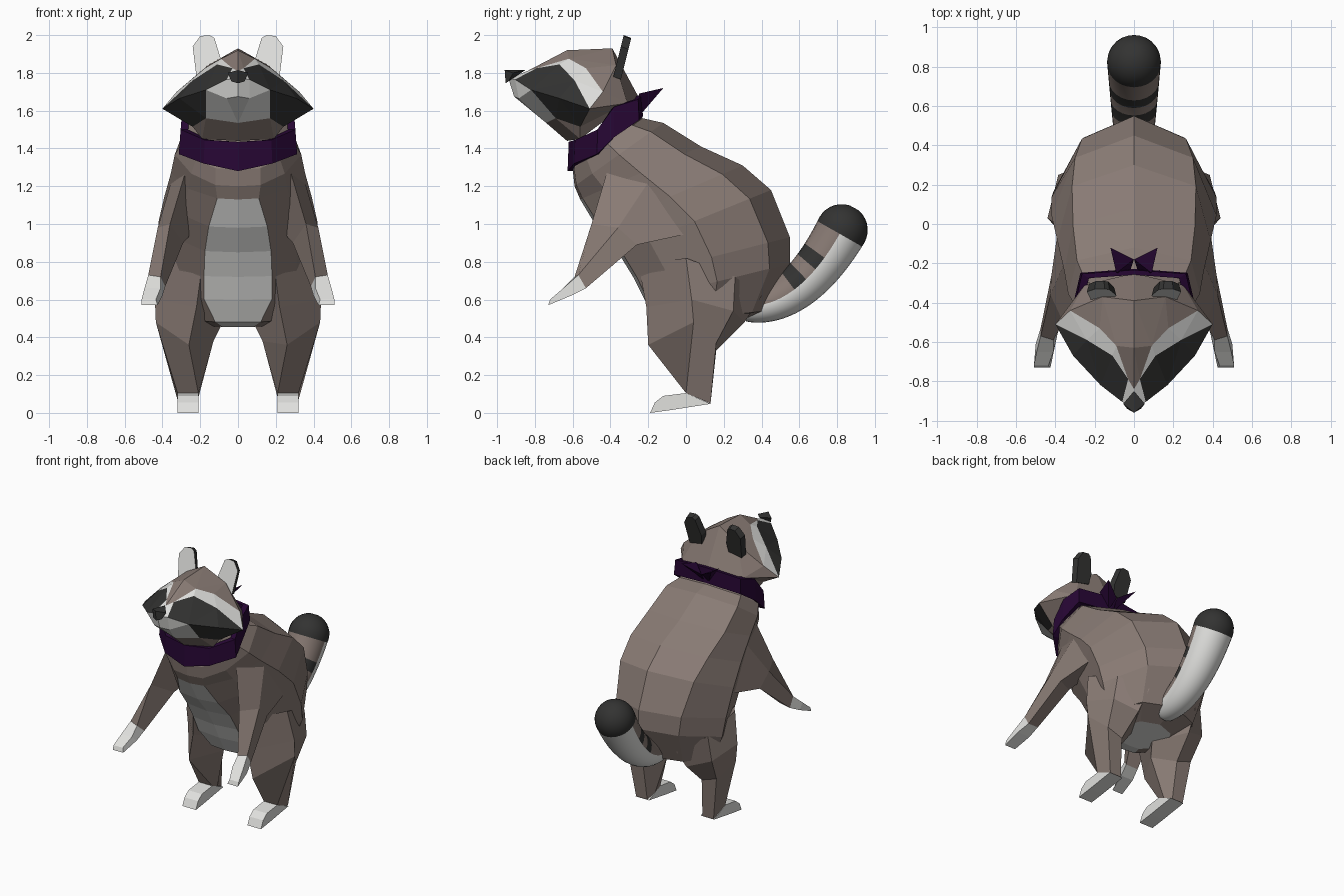
import bpy, bmesh, math
from mathutils import Vector

cube = bpy.data.objects.get("Cube")
if cube:
    bpy.data.objects.remove(cube)


def material(name, r, g, b):
    mat = bpy.data.materials.new(name)
    mat.use_nodes = True
    mat.diffuse_color = (r, g, b, 1)
    mat.node_tree.nodes["Principled BSDF"].inputs["Base Color"].default_value = (r, g, b, 1)
    return mat


BROWN, WHITE, BLACK, PURPLE = range(4)
MATERIALS = [
    material("brown fur", 0.25, 0.198, 0.176),
    material("white fur", 0.75, 0.75, 0.73),
    material("black fur", 0.033, 0.033, 0.032),
    material("purple cloth", 0.020, 0.002, 0.034),
]


def build(name, verts, faces, colours, mirror=False):
    """Make a flat shaded object; colours holds one material number per face."""
    bm = bmesh.new()
    for sign in (1, -1) if mirror else (1,):
        points = [bm.verts.new((x * sign, y, z)) for x, y, z in verts]
        for face, colour in zip(faces, colours):
            bm.faces.new([points[i] for i in face]).material_index = colour
    bmesh.ops.remove_doubles(bm, verts=bm.verts, dist=0.0005)
    bmesh.ops.recalc_face_normals(bm, faces=bm.faces)
    mesh = bpy.data.meshes.new(name)
    bm.to_mesh(mesh)
    bm.free()
    for mat in MATERIALS:
        mesh.materials.append(mat)
    obj = bpy.data.objects.new(name, mesh)
    bpy.context.collection.objects.link(obj)
    return obj


def loft(name, rings, rule, mirror=False, caps=True):
    """Skin a list of rings; rule(ring, side) gives the colour of each quad."""
    n = len(rings[0])
    verts = [p for ring in rings for p in ring]
    faces, colours = [], []
    for r in range(len(rings) - 1):
        for s in range(n):
            t = (s + 1) % n
            faces.append((r * n + s, r * n + t, r * n + n + t, r * n + n + s))
            colours.append(rule(r, s))
    if caps:
        last = len(rings) - 1
        faces += [tuple(range(n)), tuple(range(last * n, last * n + n))]
        colours += [rule(0, 0), rule(last - 1, 0)]
    return build(name, verts, faces, colours, mirror)


def named(name, points, groups):
    """Build a mirrored part; groups pairs a colour with faces spelled by point names."""
    keys = list(points)
    faces, colours = [], []
    for colour, group in groups:
        for face in group:
            faces.append([keys.index(k) for k in face.split()])
            colours.append(colour)
    return build(name, list(points.values()), faces, colours, mirror=True)


def full_ring(half):
    """Complete a half ring that starts and ends on the middle plane."""
    return half + [(-x, y, z) for x, y, z in reversed(half[1:-1])]


# Body: tilted rings given by front (y, z), back (y, z), half width, belly and back-edge x
spine = [
    ((-0.56, 1.42), (-0.28, 1.65), 0.26, 0.10, 0.20), ((-0.60, 1.29), (-0.23, 1.56), 0.30, 0.12, 0.25),
    ((-0.59, 1.20), (-0.12, 1.535), 0.335, 0.12, 0.29), ((-0.56, 1.13), (0.08, 1.41), 0.355, 0.11, 0.31),
    ((-0.47, 0.98), (0.30, 1.31), 0.39, 0.155, 0.315), ((-0.36, 0.85), (0.45, 1.18), 0.42, 0.175, 0.30),
    ((-0.28, 0.72), (0.55, 0.93), 0.42, 0.18, 0.265), ((-0.22, 0.60), (0.55, 0.79), 0.41, 0.18, 0.25),
    ((-0.15, 0.48), (0.43, 0.54), 0.34, 0.12, 0.22), ((-0.05, 0.455), (0.27, 0.475), 0.19, 0.08, 0.13),
]
body = []
for (fy, fz), (by, bz), width, belly, edge in spine:
    section = [(0, 0), (belly, 0.02), (width * 0.74, 0.2), (width, 0.5), (edge, 0.86), (0, 1)]
    body.append(full_ring([(x, fy + (by - fy) * t, fz + (bz - fz) * t) for x, t in section]))
loft("body", body, lambda r, s: WHITE if r > 2 and s in (0, 9) else BROWN)

# Arms with pale paws: front, outer, back and inner point per ring
arm = [
    [(0.28, -0.42, 1.27), (0.355, -0.20, 1.22), (0.38, 0.02, 0.95), (0.20, -0.20, 1.0)],
    [(0.36, -0.50, 1.0), (0.425, -0.36, 0.98), (0.42, -0.26, 0.89), (0.29, -0.33, 0.90)],
    [(0.41, -0.59, 0.72), (0.475, -0.57, 0.73), (0.475, -0.53, 0.66), (0.385, -0.54, 0.67)],
    [(0.41, -0.65, 0.66), (0.495, -0.65, 0.66), (0.50, -0.61, 0.62), (0.40, -0.61, 0.62)],
    [(0.435, -0.72, 0.60), (0.51, -0.72, 0.60), (0.51, -0.73, 0.57), (0.425, -0.73, 0.57)],
]
loft("arms", arm, lambda r, s: WHITE if r > 1 else BROWN, mirror=True)

# Legs and feet
leg = [
    [(0.19, -0.25, 0.78), (0.40, 0.0, 0.82), (0.36, 0.26, 0.72), (0.20, 0.40, 0.62), (0.08, 0.08, 0.55)],
    [(0.22, -0.21, 0.56), (0.44, 0.03, 0.60), (0.385, 0.25, 0.54), (0.22, 0.31, 0.48), (0.09, 0.08, 0.46)],
    [(0.26, -0.20, 0.36), (0.435, 0.04, 0.48), (0.36, 0.16, 0.37), (0.24, 0.16, 0.33), (0.13, 0.02, 0.38)],
    [(0.21, 0, 0.105), (0.32, 0, 0.105), (0.315, 0.13, 0.05), (0.225, 0.13, 0.05), (0.21, 0.06, 0.08)],
]
loft("legs", leg, lambda r, s: BROWN, mirror=True)
foot = [[(0.21, y, top), (0.32, y, top), (0.32, y + lean, low), (0.21, y + lean, low)]
        for y, top, lean, low in ((0.0, 0.105, 0.13, 0.048), (-0.12, 0.09, 0.04, 0.015),
                                  (-0.165, 0.055, -0.025, 0.0))]
loft("feet", foot, lambda r, s: WHITE, mirror=True)

# Head: one half with painted mask, brow and muzzle, mirrored
head = {
    "bridge": (0, -0.84, 1.81), "bridge_side": (0.03, -0.79, 1.825),
    "forehead": (0, -0.63, 1.92), "crown": (0, -0.39, 1.93),
    "crown_side": (0.16, -0.37, 1.84), "brow_in": (0.09, -0.62, 1.875),
    "brow_mid": (0.175, -0.53, 1.825), "brow_out": (0.325, -0.44, 1.70),
    "mask_in": (0.11, -0.67, 1.845), "mask_mid": (0.24, -0.59, 1.76),
    "cheek": (0.40, -0.51, 1.61), "snout_side": (0.06, -0.905, 1.765),
    "muzzle": (0.17, -0.82, 1.71), "cheek_front": (0.31, -0.67, 1.665),
    "jaw_in": (0.17, -0.69, 1.56), "jaw_out": (0.24, -0.56, 1.515),
    "nose_base": (0, -0.94, 1.77), "chin": (0, -0.91, 1.675),
    "chin_side": (0.06, -0.885, 1.665), "lip": (0, -0.74, 1.535),
    "throat": (0, -0.63, 1.44), "throat_side": (0.19, -0.56, 1.45),
    "nape": (0, -0.25, 1.67), "nape_side": (0.25, -0.31, 1.64),
}
crown_faces = ["bridge bridge_side forehead", "bridge_side brow_in forehead",
               "forehead brow_in crown", "brow_in crown_side crown",
               "brow_in brow_mid crown_side", "brow_mid brow_out crown_side"]
back_faces = ["crown crown_side nape_side nape", "crown_side brow_out nape_side",
              "brow_out cheek nape_side", "cheek jaw_out nape_side",
              "jaw_out throat_side nape_side", "throat nape nape_side throat_side"]
jaw_faces = ["lip throat throat_side jaw_in", "jaw_in throat_side jaw_out"]
brow_faces = ["bridge_side mask_in brow_in", "brow_in mask_in mask_mid brow_mid",
              "brow_mid mask_mid brow_out", "mask_mid cheek brow_out"]
muzzle_faces = ["bridge nose_base snout_side bridge_side", "snout_side chin_side muzzle",
                "chin_side lip jaw_in muzzle", "nose_base chin chin_side snout_side",
                "chin lip chin_side"]
mask_faces = ["bridge_side snout_side muzzle mask_in", "mask_in muzzle mask_mid",
              "mask_mid muzzle cheek_front", "mask_mid cheek_front cheek",
              "cheek_front muzzle jaw_in", "cheek_front jaw_in jaw_out",
              "cheek cheek_front jaw_out"]
named("head", head, [(BROWN, crown_faces + back_faces + jaw_faces),
                     (WHITE, brow_faces + muzzle_faces), (BLACK, mask_faces)])

# Nose
nose = {"tip": (0, -0.96, 1.815), "side": (0.055, -0.915, 1.80), "low": (0.035, -0.94, 1.755),
        "back": (0, -0.85, 1.815), "base": (0, -0.955, 1.745)}
named("nose", nose, [(BLACK, ["tip side back", "tip base low side", "side low back",
                              "base back low"])])

# Ears: pale in front, dark behind
outline = [(0.10, 1.80), (0.09, 1.87), (0.125, 1.985), (0.15, 2.0),
           (0.20, 1.995), (0.24, 1.94), (0.22, 1.78)]
front = [(x, -0.385 + 0.25 * (z - 1.78), z) for x, z in outline]
back = [(0.165 + (x - 0.165) * 0.85, y + 0.04, z - 0.015) for x, y, z in front]
n = len(front)
walls = [(i, (i + 1) % n, n + (i + 1) % n, n + i) for i in range(n)]
build("ears", front + back, [tuple(range(n)), tuple(range(n, 2 * n))] + walls,
      [WHITE, BLACK] + [BLACK] * n, mirror=True)

# Neck scarf: x, y, lower z, upper z around one half
band = [(0, -0.625, 1.28, 1.435), (0.18, -0.59, 1.32, 1.445), (0.31, -0.47, 1.37, 1.50),
        (0.30, -0.38, 1.46, 1.62), (0.27, -0.25, 1.55, 1.66), (0, -0.23, 1.57, 1.68)]


def scarf_ring(level, scale):
    return full_ring([(p[0] * scale, -0.42 + (p[1] + 0.42) * scale, p[level]) for p in band])


loft("scarf", [scarf_ring(2, 0.85), scarf_ring(2, 1.01), scarf_ring(3, 0.98), scarf_ring(3, 0.85)],
     lambda r, s: PURPLE, caps=False)
knot = {"middle": (0, -0.18, 1.65), "top": (0.09, -0.25, 1.69),
        "tip": (0.12, -0.12, 1.72), "low": (0.02, -0.24, 1.58)}
named("scarf_knot", knot,
      [(PURPLE, ["middle top tip", "middle tip low", "tip top low", "middle low top"])])

# Tail: a swept tube with a round end, banded on top and pale below
start, bend, end = Vector((0, 0.32, 0.565)), Vector((0, 0.60, 0.56)), Vector((0, 0.825, 0.968))
steps, dome, sides = 40, 8, 24
side = Vector((1, 0, 0))
tail_rings = []
for i in range(steps + dome):
    t = min(i / steps, 1)
    centre = start * (1 - t) ** 2 + bend * 2 * t * (1 - t) + end * t * t
    along = ((bend - start) * (1 - t) + (end - bend) * t).normalized()
    radius = 0.08 + 0.057 * t ** 0.7
    if i > steps:
        angle = (i - steps) / dome * math.pi / 2
        centre = end + along * radius * math.sin(angle)
        radius *= math.cos(angle)
    up = side.cross(along)
    turns = [2 * math.pi * s / sides for s in range(sides)]
    tail_rings.append([tuple(centre + (side * math.cos(a) + up * math.sin(a)) * radius)
                       for a in turns])


def tail_colour(r, s):
    t = r / steps
    if t > 0.96:
        return BLACK
    if s >= sides / 2:
        return WHITE
    return BLACK if 0.47 < t < 0.59 or 0.69 < t < 0.80 else BROWN


tail = loft("tail", tail_rings, tail_colour)
bpy.context.view_layer.objects.active = tail
tail.select_set(True)
bpy.ops.object.shade_smooth_by_angle(angle=math.radians(40))
tail.select_set(False)
